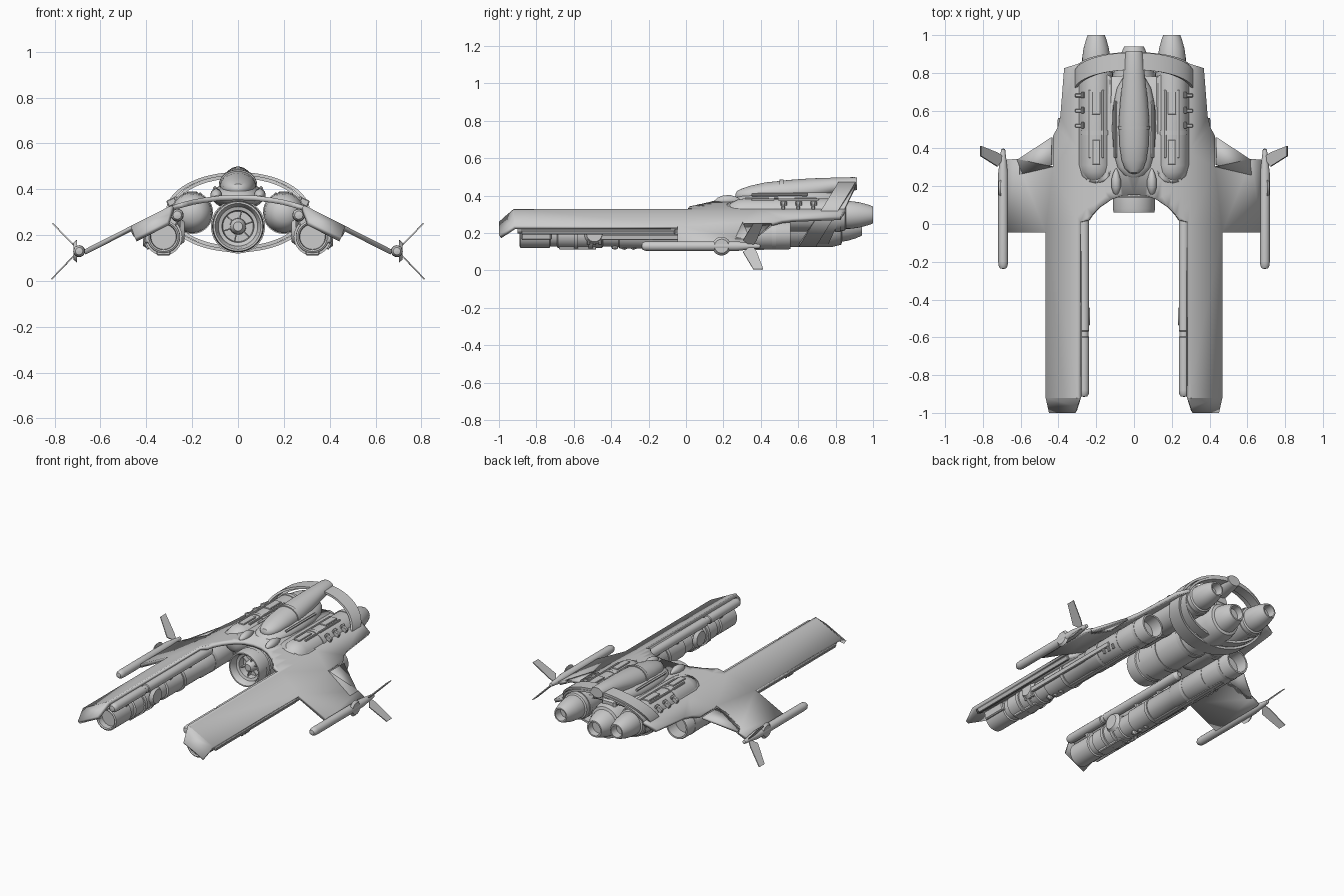
import bpy, bmesh
from math import sin, cos, pi, radians
from mathutils import Vector, Matrix

if "Cube" in bpy.data.objects:
    bpy.data.objects.remove(bpy.data.objects["Cube"])


def finish(name, bm, mirror=True, thick=0, recalc=True):
    if recalc:
        bmesh.ops.recalc_face_normals(bm, faces=bm.faces)
    me = bpy.data.meshes.new(name)
    bm.to_mesh(me)
    bm.free()
    ob = bpy.data.objects.new(name, me)
    bpy.context.collection.objects.link(ob)
    bpy.ops.object.select_all(action='DESELECT')
    ob.select_set(True)
    bpy.context.view_layer.objects.active = ob
    bpy.ops.object.shade_smooth_by_angle(angle=radians(32))
    if mirror:
        m = ob.modifiers.new("mirror", 'MIRROR')
        m.merge_threshold = 0.0005
    if thick:
        s = ob.modifiers.new("thickness", 'SOLIDIFY')
        s.thickness, s.offset = thick, -1
    return ob


def loft(name, stations, x=0, n=32, mirror=True):
    """Elliptical sections along y: (y, half width, centre z, half height)."""
    bm = bmesh.new()
    rings = [[bm.verts.new((x + rx * cos(2 * pi * i / n), y, z + rz * sin(2 * pi * i / n)))
              for i in range(n)] for y, rx, z, rz in stations]
    for a, b in zip(rings, rings[1:]):
        for i in range(n):
            bm.faces.new((a[i], a[(i + 1) % n], b[(i + 1) % n], b[i]))
    bm.faces.new(rings[0])
    bm.faces.new(rings[-1])
    return finish(name, bm, mirror)


def lathe(name, profile, x, z, n=32):
    return loft(name, [(y, r, z, r) for y, r in profile], x, n, mirror=x != 0)


def box(name, c, s, roll=0, mirror=True):
    bm = bmesh.new()
    m = Matrix.Translation(c) @ Matrix.Rotation(roll, 4, 'Y') @ Matrix.Diagonal((*s, 1))
    bmesh.ops.create_cube(bm, size=1, matrix=m)
    bmesh.ops.bevel(bm, geom=bm.edges[:], offset=min(s) * .2, segments=1, affect='EDGES')
    return finish(name, bm, mirror)


def wing_z(x):
    pts = [(0, .375), (.08, .372), (.15, .363), (.2, .354), (.25, .341), (.3, .325), (.75, .097)]
    for (a, za), (b, zb) in zip(pts, pts[1:]):
        if x <= b:
            return za + (zb - za) * (x - a) / (b - a)
    return .097


def sheet(name, outline, thick, dz=0):
    """Flat outline draped over the drooping wing surface."""
    bm = bmesh.new()
    bm.faces.new([bm.verts.new((x, y, 0)) for x, y in outline])
    bmesh.ops.triangulate(bm, faces=bm.faces[:])
    cuts = [((x, 0, 0), (1, 0, 0)) for x in (.08, .15, .2, .25, .3)] + [((0, -.92, 0), (0, 1, 0))]
    for co, no in cuts:
        bmesh.ops.bisect_plane(bm, geom=bm.verts[:] + bm.edges[:] + bm.faces[:],
                               plane_co=co, plane_no=no, dist=1e-5)
    for v in bm.verts:
        v.co.z = wing_z(v.co.x) + dz - max(0, -.92 - v.co.y) * .75
    for f in bm.faces:
        f.normal_update()
        if f.normal.z < 0:
            f.normal_flip()
    return finish(name, bm, True, thick, recalc=False)


# Wing, forward prongs and rear shoulders as one plate
sheet("wing_plate", [
    (0, .155), (.06, .15), (.12, .13), (.18, .09), (.22, .05), (.24, .02), (.285, .01),
    (.285, -.92), (.31, -1), (.45, -1), (.468, -.92), (.468, -.045), (.675, -.045),
    (.675, .34), (.622, .345), (.622, .258), (.43, .303), (.43, .465), (.405, .51), (.39, .57),
    (.37, .825), (.29, .85), (.29, .31), (.275, .255), (.24, .225), (.2, .215), (.16, .225),
    (.13, .255), (.12, .31), (.12, .78), (0, .79)], .022)
sheet("wing_flap", [(.44, .458), (.612, .345), (.612, .27), (.44, .312)], .016, -.003)
sheet("prong_underplate", [(.3, -.9), (.458, -.9), (.458, -.05), (.3, -.05)], .03, -.02)
box("prong_side_rail", (.452, -.47, .208), (.02, .82, .028), radians(27))

# Upper side nacelles with tapered nozzles
lathe("side_nacelle", [(.215, .01), (.222, .04), (.24, .064), (.275, .082), (.31, .088), (.8, .088),
                       (.85, .084), (.855, .074), (.88, .074), (.93, .067), (.98, .053), (1, .045),
                       (1, .037), (.95, .034), (.95, .001)], .2, .297)
for y in (.47, .8):
    lathe("nacelle_band", [(y, .08), (y, .092), (y + .025, .092), (y + .025, .08)], .2, .297)
for x in (.165, .235):
    box("nacelle_rail", (x, .53, .378), (.012, .36, .014))
box("nacelle_panel", (.2, .38, .384), (.04, .13, .012))
box("nacelle_hatch", (.2, .64, .384), (.045, .12, .012))
for y in (.52, .6, .68):
    box("nacelle_clamp", (.287, y, .345), (.045, .02, .03), radians(25))
    box("nacelle_clip", (.268, y + .003, .353), (.014, .034, .034), radians(25))

# Central engine with recessed intake
lathe("main_engine", [(.1, .001), (.1, .02), (.12, .034), (.15, .036), (.15, .066), (.11, .07),
                      (.105, .086), (.075, .092), (.062, .1), (.062, .108), (.08, .112), (.14, .112),
                      (.145, .107), (.17, .107), (.175, .113), (.78, .113), (.83, .1), (.835, .084),
                      (.87, .078), (.91, .065), (.94, .052), (.94, .043), (.9, .04), (.9, .001)], 0, .238, 40)
for k in range(6):
    a = k * pi / 3 + .3
    box("intake_vane", (.054 * cos(a), .135, .238 + .054 * sin(a)), (.045, .03, .006), -a, mirror=False)
for y in (.3, .52):
    lathe("engine_band", [(y, .1), (y, .118), (y + .03, .118), (y + .03, .1)], 0, .238, 40)

# Cockpit spine and the cowl around it
loft("cockpit_spine", [(.265, .008, .4, .008), (.272, .028, .4, .024), (.295, .05, .402, .034),
                       (.34, .066, .405, .047), (.42, .077, .412, .058), (.55, .08, .418, .066),
                       (.66, .072, .43, .062), (.78, .058, .45, .046), (.9, .047, .463, .036),
                       (.915, .043, .464, .032)], mirror=False)
loft("canopy_frame", [(.5, .06, .416, .05), (.5, .083, .417, .068), (.52, .084, .418, .069),
                      (.52, .06, .418, .05)], mirror=False)
loft("cockpit_cowl", [(.245, .02, .365, .01), (.26, .055, .365, .025), (.3, .088, .366, .038),
                      (.38, .108, .368, .05), (.5, .116, .37, .06), (.62, .112, .372, .062),
                      (.72, .09, .375, .058), (.79, .05, .38, .045)], mirror=False)
box("cowl_side_strip", (.1, .5, .405), (.014, .3, .016), radians(40))
box("spine_keel", (0, .55, .345), (.1, .5, .06), mirror=False)
loft("nose_blister", [(.155, .004, .37, .003), (.165, .015, .372, .015), (.195, .025, .374, .026),
                      (.235, .025, .376, .028), (.27, .015, .376, .017), (.295, .003, .374, .004)], x=.095, n=20)


# Slanted oval hoops that tie the engines together
def hoop(name, yc, slope, half, a, b, n=64):
    bm = bmesh.new()
    rings = []
    for i in range(n):
        c, s = cos(2 * pi * i / n), sin(2 * pi * i / n)
        y = yc + slope * s
        rings.append([bm.verts.new(((a - d) * c, y + w, .3 + (b - d) * s))
                      for d, w in ((0, -half), (0, half), (.014, half), (.014, -half))])
    for i in range(n):
        p, q = rings[i], rings[(i + 1) % n]
        for k in range(4):
            bm.faces.new((p[k], p[(k + 1) % 4], q[(k + 1) % 4], q[k]))
    finish(name, bm, False)


hoop("front_hoop", .755, .107, .046, .315, .175)
hoop("rear_hoop", .805, .075, .03, .295, .162)

# Long cannons slung under the prongs
CX, CZ = .325, .193
lathe("cannon_barrel", [(-.85, .001), (-.85, .055), (-.885, .057), (-.89, .064), (-.885, .072), (-.73, .072),
                        (-.725, .064), (-.69, .064), (-.685, .073), (-.45, .073), (-.445, .066),
                        (-.36, .066), (-.355, .075), (.02, .075), (.03, .08), (.55, .08), (.56, .076),
                        (.56, .066), (.48, .064), (.48, .001)], CX, CZ)
for y in (-.6, -.52, -.2, .12, .3, .46):
    lathe("cannon_band", [(y, .06), (y, .082), (y + .022, .082), (y + .022, .06)], CX, CZ)
box("cannon_outer_rail", (.402, -.12, .178), (.02, .75, .03), radians(10))
box("cannon_front_box", (.395, -.8, .19), (.03, .16, .05), radians(10))
box("cannon_belly_strip", (CX, .12, .118), (.03, .6, .016))
box("cannon_belly_pack", (CX, -.58, .122), (.06, .2, .02))
for y in (-.28, -.33, -.38):
    lathe("belly_bulb", [(y - .02, .003), (y - .014, .015), (y, .02), (y + .014, .015), (y + .02, .003)],
          CX, .13, 14)
for y in (-.52, -.49, -.46, .2, .24, .28):
    box("cannon_lug", (.392, y, .155), (.025, .016, .03), radians(30))

# Slim tubes along the inner prong edges
lathe("inner_tube", [(-.915, .002), (-.912, .018), (-.9, .026), (-.88, .028), (-.6, .028), (-.595, .024),
                     (-.57, .024), (-.565, .028), (.08, .028), (.1, .015), (.1, .001)], .265, .287, 20)
for y in (-.75, -.3, -.1):
    box("tube_bracket", (.285, y, .265), (.05, .03, .05), radians(-30))


# Sideways round caps
def disc(name, x, y, z, r, depth):
    bm = bmesh.new()
    bmesh.ops.create_cone(bm, cap_ends=True, segments=24, radius1=r, radius2=r * .75, depth=depth,
                          matrix=Matrix.Translation((x, y, z)) @ Matrix.Rotation(pi / 2, 4, 'Y'))
    finish(name, bm)


disc("inner_sensor_dish", .244, -.49, .215, .06, -.02)
disc("outer_sensor_dish", .405, -.49, .195, .055, .02)
disc("wingtip_cap", .71, .19, .13, .05, .014)

# Wingtip rods and crossed tail fins
lathe("wingtip_rod", [(-.238, .002), (-.235, .016), (-.222, .024), (-.2, .026), (.27, .026), (.32, .02),
                      (.36, .015), (.395, .011), (.4, .001)], .693, .13, 20)
for side, tip_z in (("upper", .25), ("lower", .005)):
    bm = bmesh.new()
    root, tip = (.7, .135 if tip_z > .13 else .122), (.812, tip_z)
    mid = (.725, root[1] + (tip_z - root[1]) * .22)
    pts = [(*root, .34), (*mid, .305), (*tip, .36), (*tip, .413), (*mid, .378), (*root, .36)]
    f = bm.faces.new([bm.verts.new((x, y, z)) for x, z, y in pts])
    f.normal_update()
    n = f.normal.copy()
    ext = bmesh.ops.extrude_face_region(bm, geom=[f])["geom"]
    for v in ext:
        if isinstance(v, bmesh.types.BMVert):
            v.co += n * .006
    finish(side + "_tail_fin", bm)
